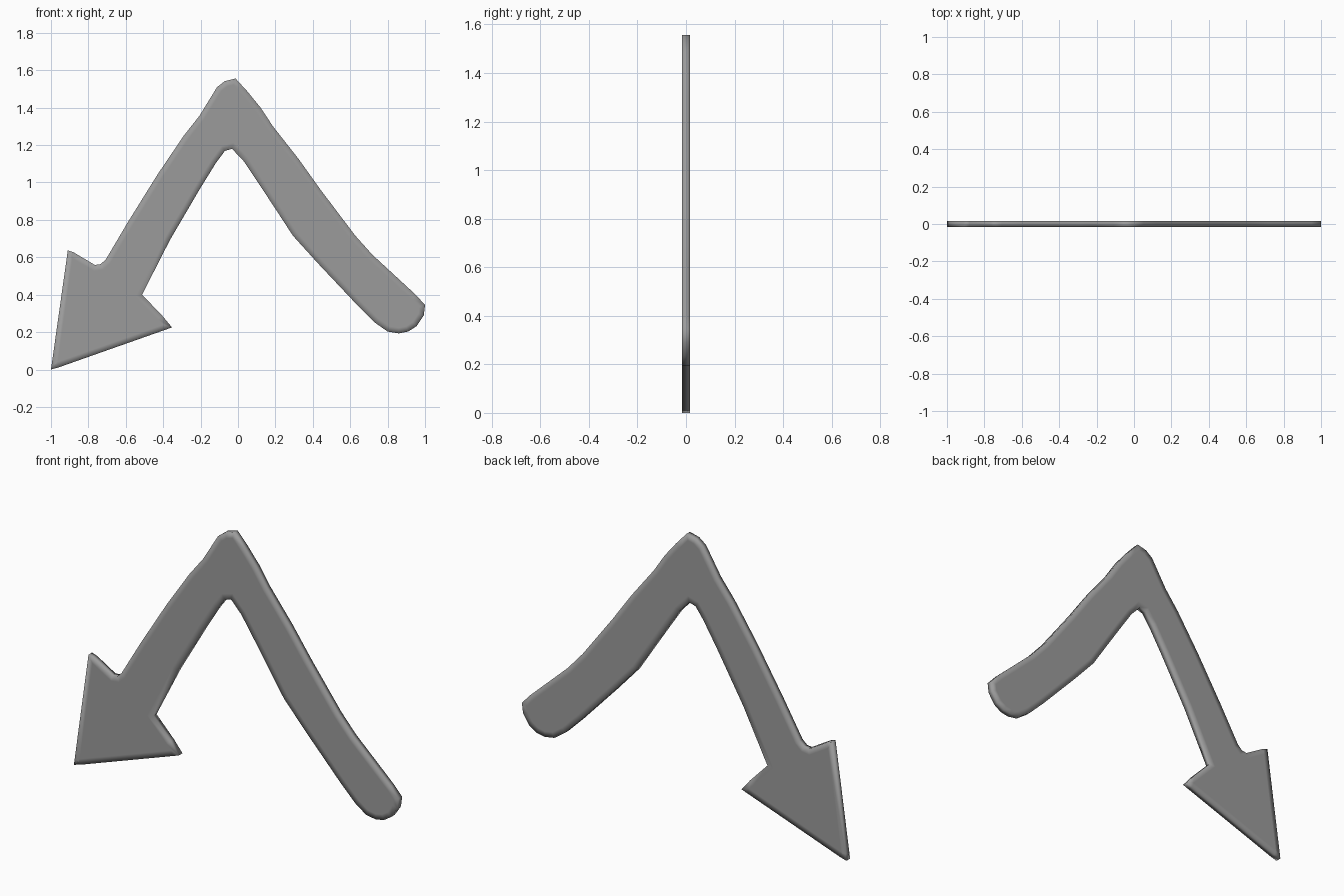
import bpy
import bmesh

if "Cube" in bpy.data.objects:
    bpy.data.objects.remove(bpy.data.objects["Cube"])

HALF_THICKNESS = 0.016
SOFT_EDGE = 0.03

# Outline in (x, z), clockwise from the arrow tip
outer_edge = [(-1, 0), (-0.995, 0.035), (-0.91, 0.637), (-0.88, 0.627), (-0.765, 0.559),
              (-0.735, 0.563), (-0.707, 0.588), (-0.59, 0.786), (-0.43, 1.043),
              (-0.29, 1.25), (-0.205, 1.358), (-0.112, 1.51), (-0.07, 1.542), (-0.013, 1.556)]
right_arm_outer = [(0.05, 1.487), (0.12, 1.401), (0.187, 1.30), (0.326, 1.123),
                   (0.44, 0.963), (0.626, 0.717), (0.717, 0.615), (0.95, 0.40)]
round_end = [(1, 0.345), (0.993, 0.289), (0.955, 0.232), (0.91, 0.203),
             (0.86, 0.193), (0.80, 0.203), (0.733, 0.25)]
inner_edge = [(0.64, 0.342), (0.428, 0.567), (0.294, 0.715), (0.198, 0.862),
              (0.107, 1.0), (0.032, 1.112), (-0.032, 1.18), (-0.07, 1.169),
              (-0.117, 1.106), (-0.203, 0.967), (-0.363, 0.694), (-0.513, 0.40),
              (-0.406, 0.289), (-0.353, 0.225), (-0.39, 0.212), (-0.96, 0.011)]
outline = outer_edge + right_arm_outer + round_end + inner_edge

# Dark grey finish
dark = bpy.data.materials.new("dark_grey")
dark.diffuse_color = (0.33, 0.33, 0.33, 1)
dark.use_nodes = True
dark.node_tree.nodes["Principled BSDF"].inputs["Base Color"].default_value = dark.diffuse_color

# Flat plate: front and back caps joined by a rim
bm = bmesh.new()
front = [bm.verts.new((x, -HALF_THICKNESS, z)) for x, z in outline]
back = [bm.verts.new((x, HALF_THICKNESS, z)) for x, z in outline]
caps = [bm.faces.new(front), bm.faces.new(back[::-1])]
n = len(outline)
for i in range(n):
    j = (i + 1) % n
    bm.faces.new((front[j], front[i], back[i], back[j]))
bmesh.ops.recalc_face_normals(bm, faces=bm.faces[:])

# Inset ring keeps the soft shading close to the border
for cap in caps:
    bmesh.ops.inset_region(bm, faces=[cap], thickness=SOFT_EDGE, use_even_offset=True)
# Merge inset points that crowd together at the arrow's sharp corners
bmesh.ops.remove_doubles(bm, verts=bm.verts[:], dist=0.004)
bmesh.ops.triangulate(bm, faces=[f for f in bm.faces if len(f.verts) > 4])
for face in bm.faces:
    face.smooth = True

mesh = bpy.data.meshes.new("bent_arrow")
bm.to_mesh(mesh)
bm.free()
mesh.materials.append(dark)
bpy.context.collection.objects.link(bpy.data.objects.new("bent_arrow", mesh))
